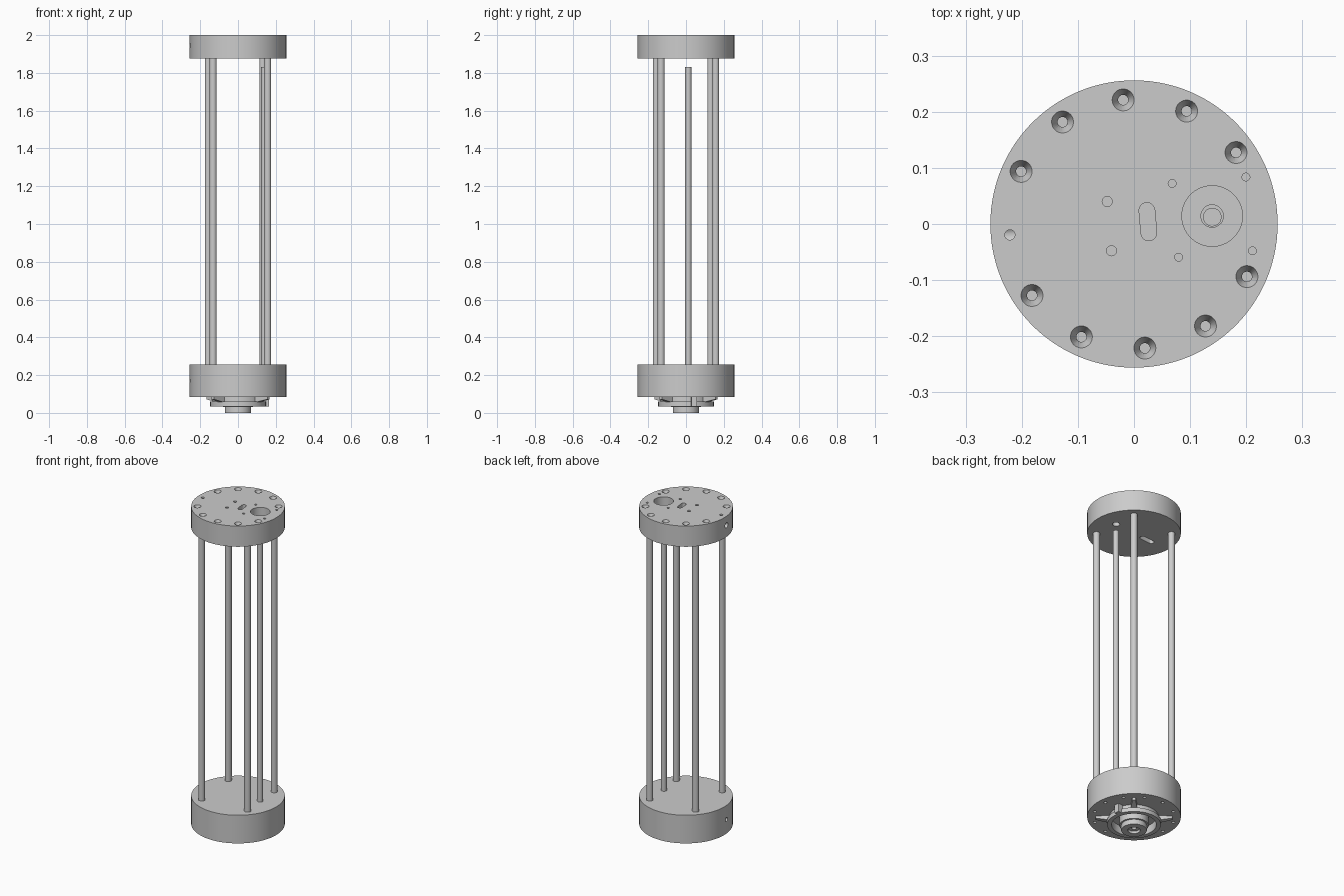
import bpy, bmesh, math
from mathutils import Matrix

cube = bpy.data.objects.get("Cube")
if cube:
    bpy.data.objects.remove(cube, do_unlink=True)

TURN = math.radians(5)      # the whole assembly is turned slightly
RADIUS = 0.256
BOLT_RING = 0.222

grey = bpy.data.materials.new("light grey metal")
grey.use_nodes = True
grey.diffuse_color = (0.6, 0.6, 0.6, 1)
grey.node_tree.nodes["Principled BSDF"].inputs["Base Color"].default_value = (0.6, 0.6, 0.6, 1)


def finish(name, bm):
    bmesh.ops.recalc_face_normals(bm, faces=bm.faces)
    mesh = bpy.data.meshes.new(name)
    bm.to_mesh(mesh)
    bm.free()
    mesh.materials.append(grey)
    obj = bpy.data.objects.new(name, mesh)
    obj.rotation_euler.z = TURN
    bpy.context.collection.objects.link(obj)
    return obj


def activate(obj):
    bpy.ops.object.select_all(action='DESELECT')
    obj.select_set(True)
    bpy.context.view_layer.objects.active = obj


def smooth(obj):
    activate(obj)
    bpy.ops.object.shade_smooth_by_angle(angle=math.radians(30))


def cylinder(name, x, y, z0, z1, r, r_top=None, sides=32):
    bm = bmesh.new()
    bmesh.ops.create_cone(bm, cap_ends=True, segments=sides, radius1=r,
                          radius2=r if r_top is None else r_top, depth=z1 - z0,
                          matrix=Matrix.Translation((x, y, (z0 + z1) / 2)))
    return finish(name, bm)


def lathe(name, profile, sides=96):
    """Spin a closed (radius, height) profile around z."""
    bm = bmesh.new()
    rings = []
    for i in range(sides):
        a = math.tau * i / sides
        rings.append([bm.verts.new((r * math.cos(a), r * math.sin(a), z)) for r, z in profile])
    n = len(profile)
    for i in range(sides):
        a, b = rings[i], rings[(i + 1) % sides]
        for k in range(n):
            m = (k + 1) % n
            bm.faces.new((a[k], b[k], b[m], a[m]))
    return finish(name, bm)


def slot(name, x, y, z0, z1, half, r, angle):
    """Rounded slot prism; half is the half length between end centres."""
    bm = bmesh.new()
    pts = []
    for end in (0, 1):
        for k in range(13):
            a = -math.pi / 2 + math.pi * k / 12 + math.pi * end
            pts.append((half * (1 - 2 * end) + r * math.cos(a), r * math.sin(a), z0))
    face = bm.faces.new([bm.verts.new(p) for p in pts])
    top = bmesh.ops.extrude_face_region(bm, geom=[face])["geom"]
    bmesh.ops.translate(bm, vec=(0, 0, z1 - z0),
                        verts=[v for v in top if isinstance(v, bmesh.types.BMVert)])
    bm.transform(Matrix.Translation((x, y, 0)) @ Matrix.Rotation(angle, 4, 'Z'))
    return finish(name, bm)


def radial_hole(z, r):
    bm = bmesh.new()
    spin = Matrix.Translation((-0.22, 0, z)) @ Matrix.Rotation(math.pi / 2, 4, 'Y')
    bmesh.ops.create_cone(bm, cap_ends=True, segments=24, radius1=r, radius2=r,
                          depth=0.16, matrix=spin)
    return finish("cutter", bm)


def cut(target, cutters):
    bpy.context.view_layer.update()
    for c in cutters:
        c.hide_render = True
        mod = target.modifiers.new("cut", 'BOOLEAN')
        mod.operation, mod.solver, mod.object = 'DIFFERENCE', 'EXACT', c
        activate(target)
        bpy.ops.object.modifier_apply(modifier=mod.name)
        bpy.data.objects.remove(c, do_unlink=True)
    smooth(target)


def ring_points(skip):
    for i in range(12):
        if i not in skip:
            a = math.tau * i / 12
            yield BOLT_RING * math.cos(a), BOLT_RING * math.sin(a)


# Top plate with countersunk bolts, counterbored port and slots
top_plate = cylinder("top_plate", 0, 0, 1.875, 2.0, RADIUS, sides=128)
cutters = []
for x, y in ring_points((0, 6)):
    cutters.append(cylinder("cutter", x, y, 1.95, 2.01, 0.009, sides=20))
    cutters.append(cylinder("cutter", x, y, 1.975, 2.001, 0.009, 0.02, sides=28))
small = [(-0.044, 0.009), (0.074, 0.007), (0.206, 0.007)]
for side in (-1, 1):
    for x, r in small:
        y = side * (0.044 if x < 0 else 0.066)
        cutters.append(cylinder("cutter", x, y, 1.95, 2.01, r, sides=20))
cutters += [
    cylinder("cutter", -BOLT_RING, 0, 1.945, 2.01, 0.009, sides=20),
    cylinder("cutter", 0.14, 0.002, 1.94, 2.01, 0.054, sides=48),
    cylinder("cutter", 0.14, 0.002, 1.86, 1.95, 0.02),
    slot("cutter", 0.025, 0.002, 1.93, 2.01, 0.02, 0.014, math.pi / 2),
    slot("cutter", -0.1, 0, 1.86, 1.935, 0.033, 0.015, 0),
    radial_hole(1.945, 0.016),
]
cut(top_plate, cutters)

# Base drum with tapped holes underneath
base = cylinder("base_drum", 0, 0, 0.085, 0.255, RADIUS, sides=128)
cutters = [cylinder("cutter", x, y, 0.07, 0.115, 0.009, sides=20) for x, y in ring_points(())]
cutters.append(radial_hole(0.17, 0.012))
cut(base, cutters)

# Four long rods and one short rod
for i, (sx, sy) in enumerate(((1, 1), (-1, 1), (-1, -1), (1, -1))):
    smooth(cylinder(f"long_rod_{i + 1}", sx * 0.145, sy * 0.145, 0.2, 1.89, 0.019))
smooth(cylinder("short_rod", 0.14, 0, 0.2, 1.83, 0.0165))

# Mount under the base: open cup ring and central hub
smooth(lathe("cup_ring", [(0.122, 0.035), (0.147, 0.035), (0.147, 0.06), (0.135, 0.06),
                          (0.135, 0.087), (0.122, 0.087)]))
smooth(lathe("hub", [(0.034, 0.0), (0.07, 0.0), (0.07, 0.03), (0.08, 0.03),
                     (0.08, 0.087), (0.034, 0.087)]))
smooth(lathe("hub_bushing", [(0.014, 0.015), (0.034, 0.015), (0.034, 0.08), (0.014, 0.08)], 48))


# Tapered support arms reaching out under the rods
def arm(name, angle):
    bm = bmesh.new()
    section = [(0.13, 0.087), (0.13, 0.055), (0.21, 0.072), (0.21, 0.087)]
    face = bm.faces.new([bm.verts.new((x, -0.018, z)) for x, z in section])
    moved = bmesh.ops.extrude_face_region(bm, geom=[face])["geom"]
    bmesh.ops.translate(bm, vec=(0, 0.036, 0),
                        verts=[v for v in moved if isinstance(v, bmesh.types.BMVert)])
    for v in bm.verts:
        if v.co.x > 0.2:
            v.co.y *= 0.5
    bm.transform(Matrix.Rotation(angle, 4, 'Z'))
    return finish(name, bm)


for i in range(4):
    arm(f"support_arm_{i + 1}", math.pi / 4 + i * math.pi / 2)

# Clamp block beside the ring
bm = bmesh.new()
bmesh.ops.create_cube(bm, size=1, matrix=Matrix.Translation((0.15, 0.03, 0.061))
                      @ Matrix.Diagonal((0.03, 0.03, 0.052, 1)))
finish("clamp_block", bm)
